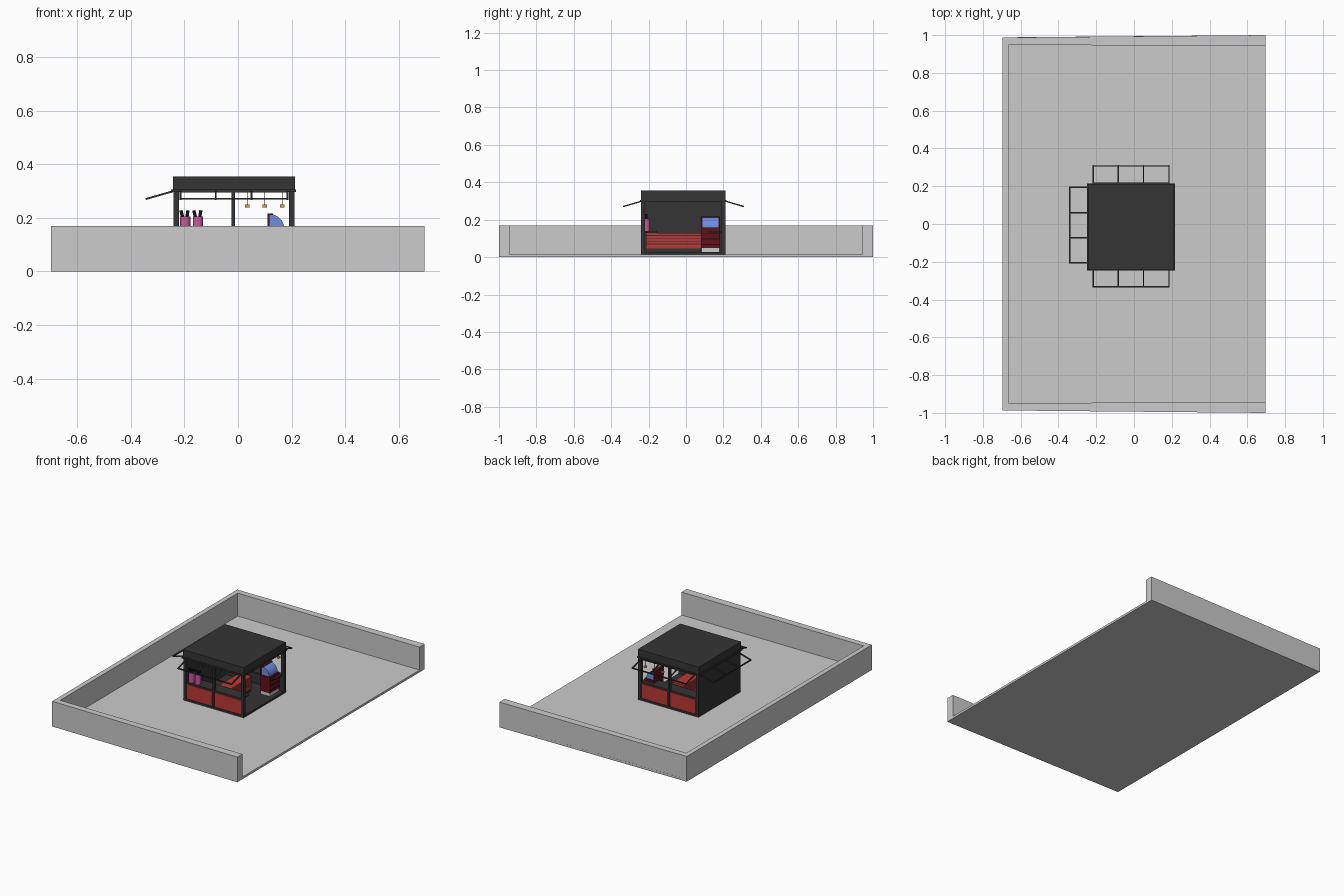
import bpy, bmesh, math
from mathutils import Vector

if "Cube" in bpy.data.objects:
    bpy.data.objects.remove(bpy.data.objects["Cube"])


def mat(name, rgb):
    m = bpy.data.materials.new(name)
    m.diffuse_color = (*rgb, 1)
    m.use_nodes = True
    m.node_tree.nodes["Principled BSDF"].inputs["Base Color"].default_value = m.diffuse_color
    return m


DARK = mat("charcoal", (0.035, 0.035, 0.035))
RED = mat("red", (0.5, 0.04, 0.035))
MAROON = mat("maroon", (0.13, 0.005, 0.01))
BLUE = mat("glass_blue", (0.15, 0.27, 0.75))
PINK = mat("pink", (0.6, 0.1, 0.32))
BLACK = mat("black", (0.006, 0.006, 0.006))
ORANGE = mat("orange", (0.75, 0.33, 0.06))


def prism(name, pts, offset, material=None):
    """Extrude a closed 3D outline along an offset vector."""
    bm = bmesh.new()
    a = [bm.verts.new(p) for p in pts]
    b = [bm.verts.new(Vector(p) + Vector(offset)) for p in pts]
    n = len(pts)
    bm.faces.new(a[::-1])
    bm.faces.new(b)
    for i in range(n):
        j = (i + 1) % n
        bm.faces.new((a[i], a[j], b[j], b[i]))
    bmesh.ops.recalc_face_normals(bm, faces=bm.faces)
    me = bpy.data.meshes.new(name)
    bm.to_mesh(me)
    bm.free()
    ob = bpy.data.objects.new(name, me)
    bpy.context.collection.objects.link(ob)
    if material:
        me.materials.append(material)
    return ob


def box(name, x, y, z, material=None):
    pts = [(x[0], y[0], z[0]), (x[1], y[0], z[0]), (x[1], y[1], z[0]), (x[0], y[1], z[0])]
    return prism(name, pts, (0, 0, z[1] - z[0]), material)


def bar(name, p, q, size, material):
    """Square rod between two points."""
    p, q = Vector(p), Vector(q)
    d = q - p
    bpy.ops.mesh.primitive_cube_add(size=1, location=(p + q) / 2)
    ob = bpy.context.object
    ob.name = name
    ob.scale = (size, size, d.length + size)
    ob.rotation_euler = d.to_track_quat('Z', 'Y').to_euler()
    ob.data.materials.append(material)
    return ob


# Courtyard: floor slab and three walls, open on the right
prism("yard_floor", [(-.695, -.985, 0), (.695, -1, 0), (.695, 1, 0), (-.695, .988, 0)], (0, 0, .015))
box("yard_wall_left", (-.697, -.665), (-.985, .988), (0, .17))
for side, s in (("front", -1), ("back", 1)):
    prism("yard_wall_" + side,
          [(-.697, s * .987, 0), (.695, s, 0), (.695, s * .945, 0), (-.697, s * .947, 0)],
          (0, 0, .17))

# Kiosk shell
box("kiosk_floor", (-.24, .21), (-.24, .21), (.015, .028), DARK)
box("kiosk_left_wall", (-.24, -.222), (-.24, .21), (.015, .30), DARK)
box("roof_lip", (-.25, .217), (-.247, .214), (.297, .306), DARK)
box("roof_slab", (-.243, .212), (-.241, .21), (.306, .355), DARK)
for i, x in enumerate((-.24, -.024, .19)):
    w = .013 if i == 1 else .02
    for side, y in (("front", -.24), ("back", .19)):
        box(f"post_{side}_{i}", (x, x + w), (y, y + .02), (.015, .30), DARK)

# Counters along front and back with two red panels each
for side, s in (("front", -1), ("back", 1)):
    def ys(a, b):
        return tuple(sorted((-.015 + s * a, -.015 + s * b)))
    box("counter_body_" + side, (-.225, .195), ys(.205, .218), (.02, .13), DARK)
    box("counter_top_" + side, (-.225, .195), ys(.14, .222), (.13, .14), DARK)
    for i, x in enumerate(((-.218, -.026), (-.009, .188))):
        box(f"counter_panel_{side}_{i}", x, ys(.21, .223), (.03, .127), RED)

# Slatted red storage unit in the middle
box("storage_core", (-.04, .04), (-.21, .08), (.028, .128), DARK)
box("storage_panel", (-.045, .045), (-.215, .08), (.045, .068), RED)
for i in range(4):
    z = .072 + i * .015
    box(f"storage_slat_{i}", (-.045, .045), (-.215, .08), (z, z + .012), RED)

# Display case with curved glass front
box("case_foot", (.11, .18), (.082, .18), (.028, .05))
box("case_body", (.112, .182), (.08, .182), (.05, .157), MAROON)
for i in range(3):
    z = .065 + i * .03
    box(f"case_groove_{i}", (.18, .184), (.085, .178), (z, z + .004), BLACK)


def quarter(r, y):
    arc = [(.115 + r * math.cos(a), y, .157 + r * math.sin(a))
           for a in (math.pi / 2 * k / 8 for k in range(9))]
    return [(.115, y, .157)] + arc


prism("case_glass", quarter(.058, .086), (0, .09, 0), BLUE)
box("case_back", (.11, .117), (.08, .182), (.157, .217), MAROON)
box("case_top_rail", (.112, .13), (.08, .182), (.211, .217), MAROON)

# Tilted awning frames on front, back and left
offs = (-.215, -.083, .05, .185)
frames = {
    "front": lambda t, d: (t, -.241 - d * .092, .298 - d * .027),
    "back": lambda t, d: (t, .215 + d * .092, .298 - d * .027),
    "left": lambda t, d: (-.246 - d * .095, t + .01, .298 - d * .027),
}
for side, f in frames.items():
    for d in (0, 1):
        bar(f"awning_rail_{side}_{d}", f(offs[0], d), f(offs[-1], d), .007, DARK)
    for i, t in enumerate(offs):
        bar(f"awning_rib_{side}_{i}", f(t, 0), f(t, 1), .007, DARK)

# Pink pots with dark tops on the front counter
for i, x in enumerate((-.197, -.149)):
    bpy.ops.mesh.primitive_cylinder_add(vertices=16, radius=.019, depth=.065, location=(x, -.212, .172))
    pot = bpy.context.object
    pot.name = f"pink_pot_{i}"
    pot.data.materials.append(PINK)
    bpy.ops.object.shade_smooth_by_angle()
    for k, dx in enumerate((-.009, .006)):
        bar(f"pot_handle_{i}_{k}", (x + dx, -.212, .2), (x + dx * 1.6, -.212, .222), .012, BLACK)

# Hanging lamps
for i, x in enumerate((.035, .1, .165)):
    box(f"lamp_shade_{i}", (x - .008, x + .008), (.19, .206), (.239, .25), ORANGE)
    bar(f"lamp_cord_{i}", (x, .198, .25), (x, .198, .297), .0025, BLACK)
